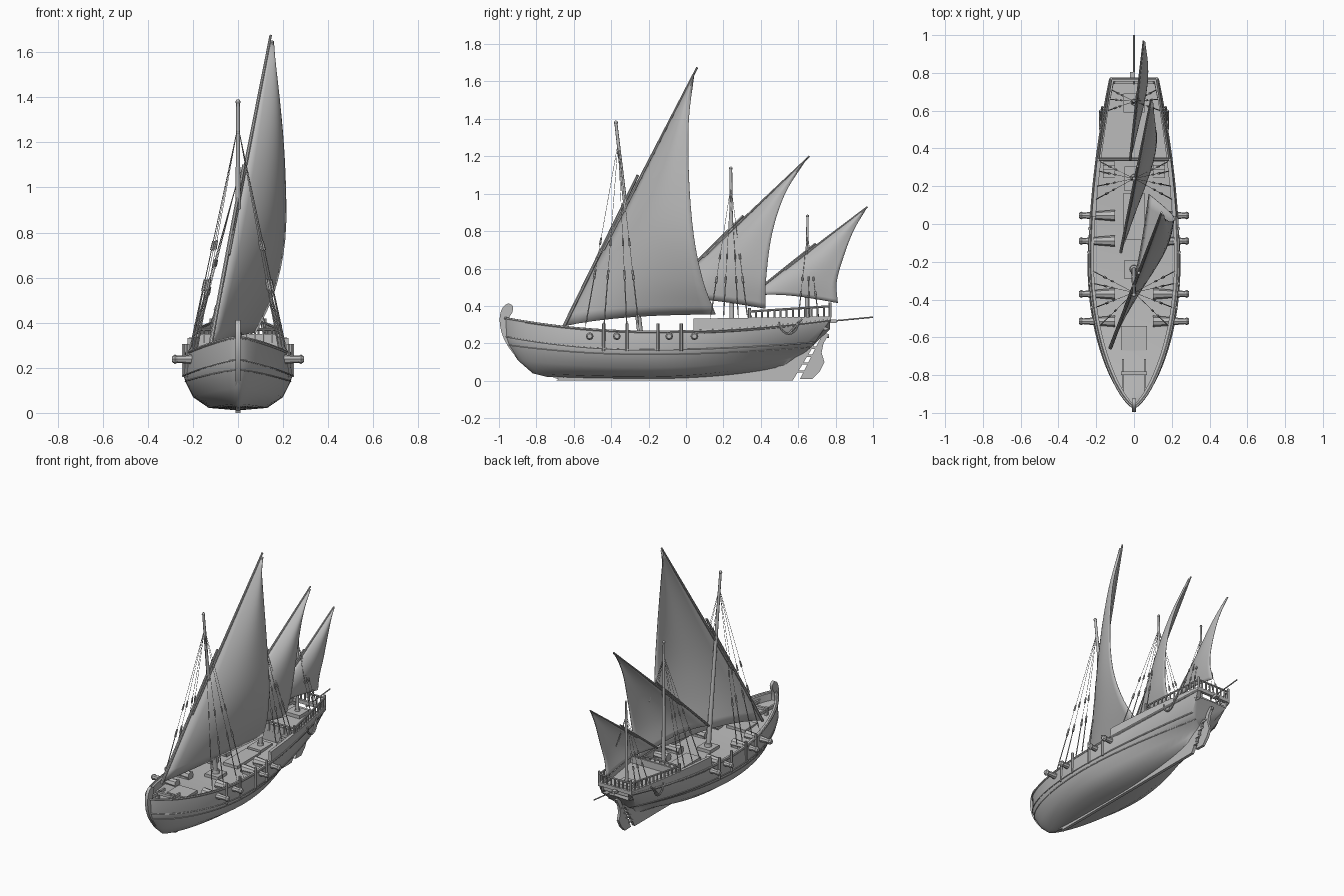
import bpy, bmesh, math
from mathutils import Vector, Matrix

cube = bpy.data.objects.get("Cube")
if cube:
    bpy.data.objects.remove(cube)

grey = bpy.data.materials.new("plain grey")
grey.use_nodes = True
COLOUR = (0.5, 0.5, 0.5, 1)
grey.diffuse_color = COLOUR
grey.node_tree.nodes["Principled BSDF"].inputs["Base Color"].default_value = COLOUR


def finish(name, bm, angle=35):
    me = bpy.data.meshes.new(name)
    bmesh.ops.recalc_face_normals(bm, faces=bm.faces)
    bm.to_mesh(me)
    bm.free()
    me.materials.append(grey)
    me.shade_smooth()
    me.set_sharp_from_angle(angle=math.radians(angle))
    ob = bpy.data.objects.new(name, me)
    bpy.context.collection.objects.link(ob)
    return ob


def rod(bm, a, b, r1, r2=None, sides=8):
    a, b = Vector(a), Vector(b)
    d = b - a
    m = Matrix.Translation((a + b) / 2) @ d.to_track_quat('Z', 'Y').to_matrix().to_4x4()
    bmesh.ops.create_cone(bm, cap_ends=True, segments=sides, radius1=r1,
                          radius2=r1 if r2 is None else r2, depth=d.length, matrix=m)


def box(bm, centre, size):
    bmesh.ops.create_cube(bm, size=1, matrix=Matrix.Translation(centre) @ Matrix.Diagonal((*size, 1)))


def sweep(name, paths, r):
    cu = bpy.data.curves.new(name, 'CURVE')
    cu.dimensions, cu.bevel_depth, cu.bevel_resolution, cu.use_fill_caps = '3D', r, 1, True
    for pts in paths:
        sp = cu.splines.new('POLY')
        sp.points.add(len(pts) - 1)
        for p, q in zip(sp.points, pts):
            p.co = (*q, 1)
    tmp = bpy.data.objects.new(name, cu)
    bm = bmesh.new()
    bm.from_mesh(bpy.data.meshes.new_from_object(tmp))
    bpy.data.objects.remove(tmp)
    return finish(name, bm, 50)


def extrude(bm, face, offset):
    out = bmesh.ops.extrude_face_region(bm, geom=[face])
    bmesh.ops.translate(bm, vec=offset, verts=[v for v in out["geom"] if isinstance(v, bmesh.types.BMVert)])


def plate(name, outline, thick):
    # flat board lying in the centre plane, outline given as (y, z)
    bm = bmesh.new()
    extrude(bm, bm.faces.new([bm.verts.new((-thick / 2, y, z)) for y, z in outline]), (thick, 0, 0))
    return finish(name, bm)


def smooth_path(pts, n):
    # Catmull-Rom curve through the points
    p = [Vector(q) for q in pts]
    p = [2 * p[0] - p[1]] + p + [2 * p[-1] - p[-2]]
    res = []
    for i in range(n + 1):
        f = i / n * (len(p) - 3)
        k = min(int(f), len(p) - 4)
        t = f - k
        a, b, c, d = p[k:k + 4]
        res.append(0.5 * (2 * b + (c - a) * t + (2 * a - 5 * b + 4 * c - d) * t ** 2
                          + (3 * b - a - 3 * c + d) * t ** 3))
    return res


# Hull levels: y bow, y stern, half width, stern fraction, z at bow, middle, stern
LEVELS = [(-.74, .56, .012, .5, .02, .012, .08),
          (-.82, .60, .13, .05, .04, .022, .13),
          (-.90, .64, .20, .06, .11, .07, .155),
          (-.95, .67, .234, .25, .19, .14, .18),
          (-.965, .69, .242, .42, .235, .165, .205),
          (-.97, .77, .235, .53, .335, .262, .325)]
MID = 0.45


def hull_point(level, t, side=1):
    y0, y1, w, f, zb, zm, zs = LEVELS[level]
    s = min(t / MID, 1)
    q = max((t - MID) / (1 - MID), 0)
    x = w * max(1 - (1 - s) ** 2, 0) ** 0.7 * (1 - (1 - f) * q ** 1.8)
    z = zm + (zb - zm) * (1 - s) ** 2 + (zs - zm) * q ** 2
    return Vector((side * x, y0 + (y1 - y0) * t, z))


def rail_point(y, inset=0.0, z=None):
    p = hull_point(5, (y + .97) / 1.74)
    return Vector((max(p.x - inset, 0), y, p.z if z is None else z))


# Hull shell, bulwark and main deck in one lofted section
bm = bmesh.new()
N = 40
columns = []
for i in range(N + 1):
    t = (i / N) ** 1.3
    sec = [hull_point(k, t) for k in range(6)]
    top = sec[-1]
    inner = max(top.x - .022, 0)
    sec += [Vector((inner, top.y, top.z)), Vector((inner, top.y, top.z - .05)), Vector((0, top.y, top.z - .045))]
    sec = [Vector((0, sec[0].y, sec[0].z))] + sec
    half = [bm.verts.new(p) for p in sec]
    other = [bm.verts.new((-p.x, p.y, p.z)) for p in sec]
    columns.append(half + other[::-1])
for a, b in zip(columns, columns[1:]):
    for j in range(len(a)):
        k = (j + 1) % len(a)
        bm.faces.new((a[j], a[k], b[k], b[j]))
bm.faces.new(columns[-1])
bmesh.ops.remove_doubles(bm, verts=bm.verts, dist=.0004)
finish("hull", bm, 48)

# Wales and gunwale mouldings
for name, lev, r in (("wale_upper", 4, .004), ("wale_lower", 3, .003), ("gunwale", 5, .007)):
    sweep(name, [[hull_point(lev, (i / 50) ** 1.4, s) for i in range(51)] for s in (1, -1)], r)

# Stem, keel, deadwood and rudder
outer = smooth_path([(0, -.928, .365), (0, -.925, .398), (0, -.952, .412), (0, -.982, .388), (0, -.996, .335),
                     (0, -.988, .265), (0, -.955, .19), (0, -.89, .11), (0, -.80, .052), (0, -.67, .004)], 36)
plate("stem", [(p.y, p.z) for p in outer] + [(-.64, .04), (-.74, .06), (-.84, .12), (-.92, .21),
                                            (-.945, .28), (-.945, .34)], .02)
plate("keel_and_deadwood", [(-.7, 0), (.57, 0), (.69, .2), (.64, .2), (.52, .13), (.2, .06), (-.6, .04)], .02)
plate("rudder", [(.61, .01), (.675, .008), (.715, .05), (.74, .10), (.725, .15), (.735, .2), (.765, .25),
                 (.735, .255), (.705, .2)], .018)
bm = bmesh.new()
for k in range(4):
    box(bm, (0, .612 + .025 * k, .05 + .042 * k), (.026, .05, .012))
rod(bm, (0, .68, .24), (0, .765, .235), .006)
rod(bm, (0, .74, .315), (0, 1.0, .34), .004)
box(bm, (-.008, .785, .318), (.025, .04, .02))
finish("hinges_tiller_and_stern_pole", bm)

# Raised stern sides, leaning slightly inward, and quarterdeck
bm = bmesh.new()
for s in (1, -1):
    rows = []
    for i in range(17):
        y = .04 + .735 * i / 16
        lo, hi = rail_point(y), .332 + .012 * i / 16
        lean = .1 * (hi - lo.z)
        xs = ((lo.x + .003, lo.z - .01), (lo.x + .003 - lean, hi), (lo.x - .018 - lean, hi),
              (lo.x - .018, lo.z - .04 * (1 - i / 16)))
        rows.append([bm.verts.new((s * x, y, z)) for x, z in xs])
    for a, b in zip(rows, rows[1:]):
        for j in range(4):
            bm.faces.new((a[j], a[(j + 1) % 4], b[(j + 1) % 4], b[j]))
    bm.faces.new(rows[0])
    bm.faces.new(rows[-1])
box(bm, (0, .765, .332), (.255, .02, .024))
finish("stern_bulwarks", bm)

bm = bmesh.new()
ring = [rail_point(.34 + .405 * i / 8, .012, .304) for i in range(9)]
ring += [Vector((-p.x, p.y, p.z)) for p in reversed(ring)]
extrude(bm, bm.faces.new([bm.verts.new(p) for p in ring]), (0, 0, -.02))
box(bm, (0, .347, .285), (.375, .012, .13))
for s in (1, -1):
    for k in range(4):
        box(bm, (s * .132, .32 - .022 * k, .285 - .02 * k), (.065, .022, .02))
finish("quarterdeck_and_stairs", bm)

# Balustrade round the quarterdeck
corners = [rail_point(.34, .008, .37), rail_point(.77, .004, .398)]
bm = bmesh.new()


def balusters(a, b, count):
    rod(bm, a, b, .006)
    for k in range(count + 1):
        p = a.lerp(b, k / count)
        big = k in (0, count)
        rod(bm, p - Vector((0, 0, .06)), p + Vector((0, 0, .02 if big else 0)), .008 if big else .0055, sides=6)


mirror = [Vector((-p.x, p.y, p.z)) for p in corners]
for a, b, n in ((corners[0], corners[1], 13), (mirror[0], mirror[1], 13),
                (corners[1], mirror[1], 8), (corners[0], mirror[0], 10)):
    balusters(a, b, n)
finish("balustrade", bm)

# Cannons with carriages, and side timbers
bm = bmesh.new()
for s in (1, -1):
    for y in (-.515, -.37, -.09, .045):
        rod(bm, (s * .10, y, .238), (s * .275, y, .238), .030, .015)
        rod(bm, (s * .268, y, .238), (s * .28, y, .238), .015, .021)
        rod(bm, (s * .28, y, .238), (s * .292, y, .238), .021, .013)
        box(bm, (s * .15, y, .218), (.08, .045, .02))
finish("cannons", bm)
bm = bmesh.new()
for s in (1, -1):
    for y in (-.44, -.315, -.15, -.025):
        x = rail_point(y).x + .006
        rod(bm, (s * x, y, .16), (s * x, y, .305), .0085, sides=6)
finish("side_timbers", bm)

# Deck fittings: hatches, mast steps, bow bitts
bm = bmesh.new()
for y, z, w, d in ((-.605, .235, .14, .13), (.04, .222, .11, .25), (-.24, .223, .10, .10),
                   (.24, .23, .10, .13), (.64, .312, .11, .10)):
    box(bm, (0, y, z), (w, d, .03))
for s in (1, -1):
    box(bm, (s * .058, -.80, .29), (.012, .17, .02))
    box(bm, (s * .058, -.79, .28), (.02, .02, .06))
box(bm, (0, -.79, .295), (.14, .018, .018))
finish("deck_fittings", bm)

# Anchors hung on the quarters
arcs = []
for s in (1, -1):
    x = rail_point(.55).x + .012
    arcs.append([Vector((s * x, .55 - .05 * math.cos(math.pi * k / 10), .315 - .065 * math.sin(math.pi * k / 10)))
                 for k in range(11)])
    arcs.append([Vector((s * x, .55, .25)), Vector((s * (x - .01), .62, .33))])
sweep("anchors", arcs, .006)


def mast(name, base, top, r, feet, hitch):
    base, top = Vector(base), Vector(top)
    bm = bmesh.new()
    rod(bm, base, top, r, r * .5, 12)
    bmesh.ops.create_uvsphere(bm, u_segments=8, v_segments=6, radius=r * .7, matrix=Matrix.Translation(top))
    rod(bm, base, base + Vector((0, 0, .05)), r * 1.7, r * 1.3, 12)
    finish(name, bm)
    # Shrouds with tackle blocks
    bm = bmesh.new()
    head = base.lerp(top, hitch)
    for s in (1, -1):
        for y in feet:
            foot = rail_point(y, .018)
            foot = Vector((s * foot.x, y, max(foot.z, .33 if y > .04 else .27)))
            rod(bm, foot, head, .0012, sides=5)
            for f, span, fat in ((.03, .25, .0035), (.27, .05, .007), (.45, .04, .006)):
                rod(bm, foot.lerp(head, f), foot.lerp(head, f + span), fat, fat * .8, 6)
    finish(name + "_shrouds", bm)


mast("main_mast", (0, -.24, .21), (0, -.375, 1.38), .016, (-.54, -.44, -.315, -.25), .91)
mast("middle_mast", (0, .245, .21), (0, .24, 1.135), .014, (.13, .20, .28, .33), .9)
mast("rear_mast", (0, .645, .29), (0, .65, .88), .012, (.60, .66, .71), .85)


def lateen(name, low, peak, leech, belly, r):
    low, peak = Vector(low), Vector(peak)
    # Yard made of two overlapping spars, the lower one lashed ahead
    bm = bmesh.new()
    ahead = Vector((-r * .6, -r * 1.7, r * .8))
    rod(bm, low, low.lerp(peak, .58) + ahead, r, r * .8)
    rod(bm, low.lerp(peak, .3), peak, r, r * .6)
    finish(name + "_yard", bm)
    # Billowing sheet between yard and free edge, fullest near the yard
    bm = bmesh.new()
    rows, cols = 20, 12
    grid = []
    for i, e in enumerate(smooth_path(leech, rows)):
        u = i / rows
        a = peak.lerp(low, .015 + .98 * u)
        line = []
        for j in range(cols + 1):
            v = j / cols
            p = a.lerp(e, v)
            swell = math.sin(math.pi * v ** .8)
            p.x += belly * swell * math.sin(math.pi * (u * .7 + .1))
            p.z += .02 * swell * u ** 4
            line.append(bm.verts.new(p))
        grid.append(line)
    for a, b in zip(grid, grid[1:]):
        for j in range(cols):
            bm.faces.new((a[j], a[j + 1], b[j + 1], b[j]))
    mod = finish(name, bm, 60).modifiers.new("cloth thickness", 'SOLIDIFY')
    mod.thickness = .003


lateen("main_sail", (-.125, -.655, .285), (.145, .06, 1.675),
       [(.142, .045, 1.64), (.185, .015, 1.39), (.21, .016, 1.08), (.21, .042, .77), (.16, .092, .53), (.08, .158, .355)],
       .06, .010)
lateen("middle_sail", (-.07, -.15, .43), (.09, .66, 1.2),
       [(.09, .645, 1.185), (.112, .53, 1.0), (.122, .46, .785), (.105, .428, .545), (.065, .425, .385)], .042, .008)
lateen("rear_sail", (-.02, .34, .45), (.05, .97, .93),
       [(.05, .97, .928), (.065, .895, .80), (.068, .835, .64), (.057, .805, .52), (.04, .812, .415)], .032, .007)
